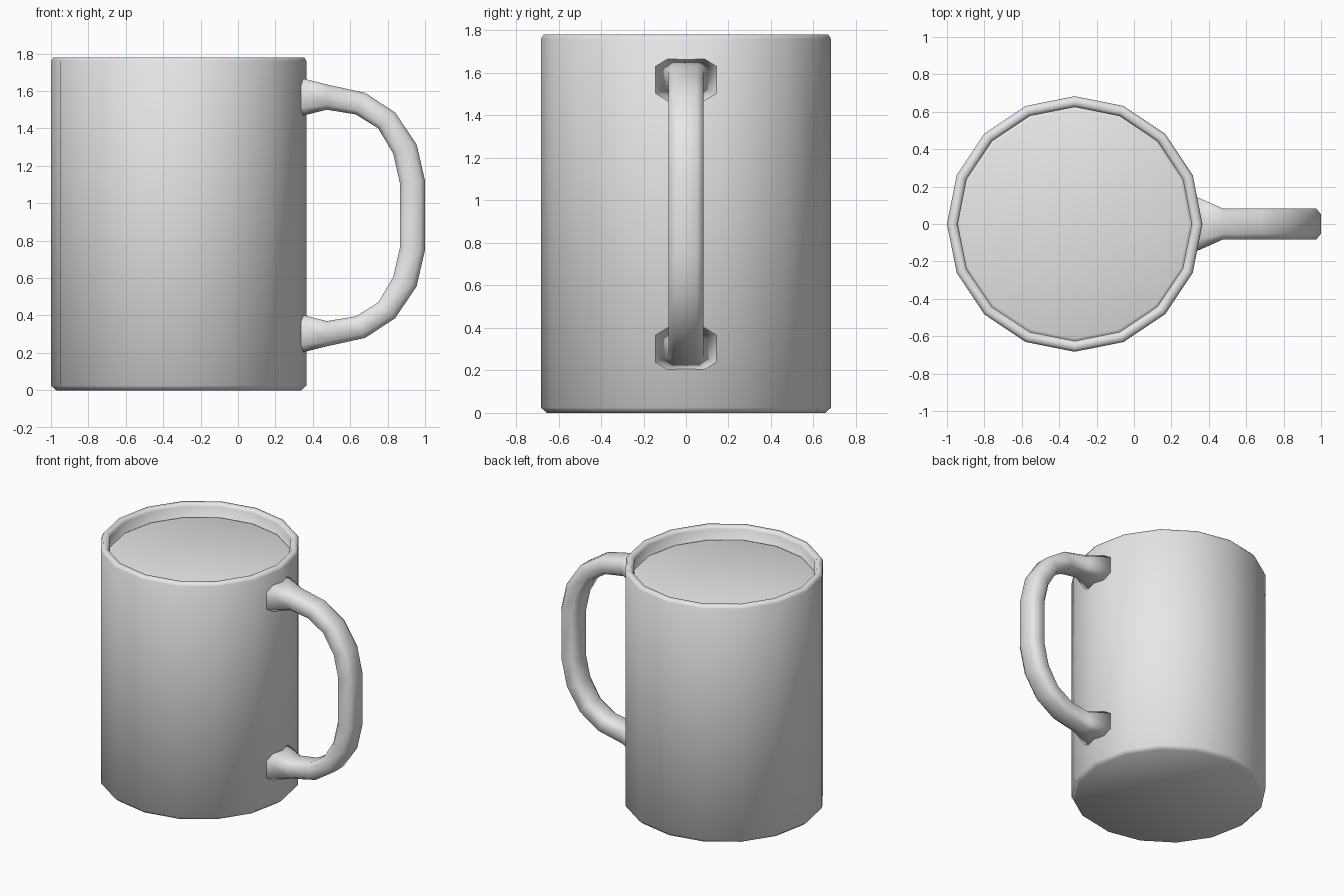
import bpy, bmesh, math
from mathutils import Vector

cube = bpy.data.objects.get("Cube")
if cube:
    bpy.data.objects.remove(cube, do_unlink=True)

grey = bpy.data.materials.new("light grey ceramic")
grey.use_nodes = True
colour = (0.8, 0.8, 0.8, 1.0)
grey.diffuse_color = colour
grey.node_tree.nodes["Principled BSDF"].inputs["Base Color"].default_value = colour

SIDES = 16
CENTRE_X = -0.317


def skin(name, rings, cap_start=True, cap_end=True):
    """Bridge closed rings of points into one smooth mesh."""
    bm = bmesh.new()
    loops = [[bm.verts.new(p) for p in ring] for ring in rings]
    for a, b in zip(loops, loops[1:]):
        n = len(a)
        for i in range(n):
            j = (i + 1) % n
            bm.faces.new((a[i], a[j], b[j], b[i]))
    if cap_start:
        bm.faces.new(list(reversed(loops[0])))
    if cap_end:
        bm.faces.new(loops[-1])
    bmesh.ops.recalc_face_normals(bm, faces=bm.faces)
    for f in bm.faces:
        f.smooth = True
    mesh = bpy.data.meshes.new(name)
    bm.to_mesh(mesh)
    bm.free()
    mesh.materials.append(grey)
    obj = bpy.data.objects.new(name, mesh)
    bpy.context.collection.objects.link(obj)
    return obj


def ring(radius, z):
    return [(CENTRE_X + radius * math.cos(math.tau * i / SIDES),
             radius * math.sin(math.tau * i / SIDES), z) for i in range(SIDES)]


# Mug body: bevelled base, straight wall, bevelled rim and shallow inside
body_profile = [(0.655, 0), (0.683, 0.025), (0.683, 1.76), (0.67, 1.78),
                (0.64, 1.78), (0.625, 1.76), (0.625, 1.6)]
skin("mug_body", [ring(r, z) for r, z in body_profile])

# Drink surface: chamfered disc whose edge sinks into the wall
skin("drink_surface", [ring(r, z) for r, z in
                       [(0.635, 1.62), (0.635, 1.675), (0.61, 1.685)]])

# Handle: outer and inner edge of the upper half, with half width
MID_Z = 0.935
upper = [((0.335, 1.67), (0.335, 1.465), 0.145),
         ((0.475, 1.635), (0.475, 1.50), 0.083),
         ((0.68, 1.59), (0.63, 1.475), 0.083),
         ((0.84, 1.485), (0.75, 1.40), 0.083),
         ((0.955, 1.315), (0.83, 1.265), 0.083),
         ((1.0, 1.12), (0.865, 1.11), 0.083)]


def flip(p):
    return (p[0], 2 * MID_Z - p[1])


stations = upper + [(flip(o), flip(i), w) for o, i, w in reversed(upper)]
K = 0.62
octagon = [(1, K), (K, 1), (-K, 1), (-1, K), (-1, -K), (-K, -1), (K, -1), (1, -K)]


def section(outer, inner, width):
    o, i = Vector((outer[0], 0, outer[1])), Vector((inner[0], 0, inner[1]))
    mid, half = (o + i) / 2, (o - i) / 2
    return [mid + half * v + Vector((0, width * u, 0)) for u, v in octagon]


skin("handle", [section(*s) for s in stations])
